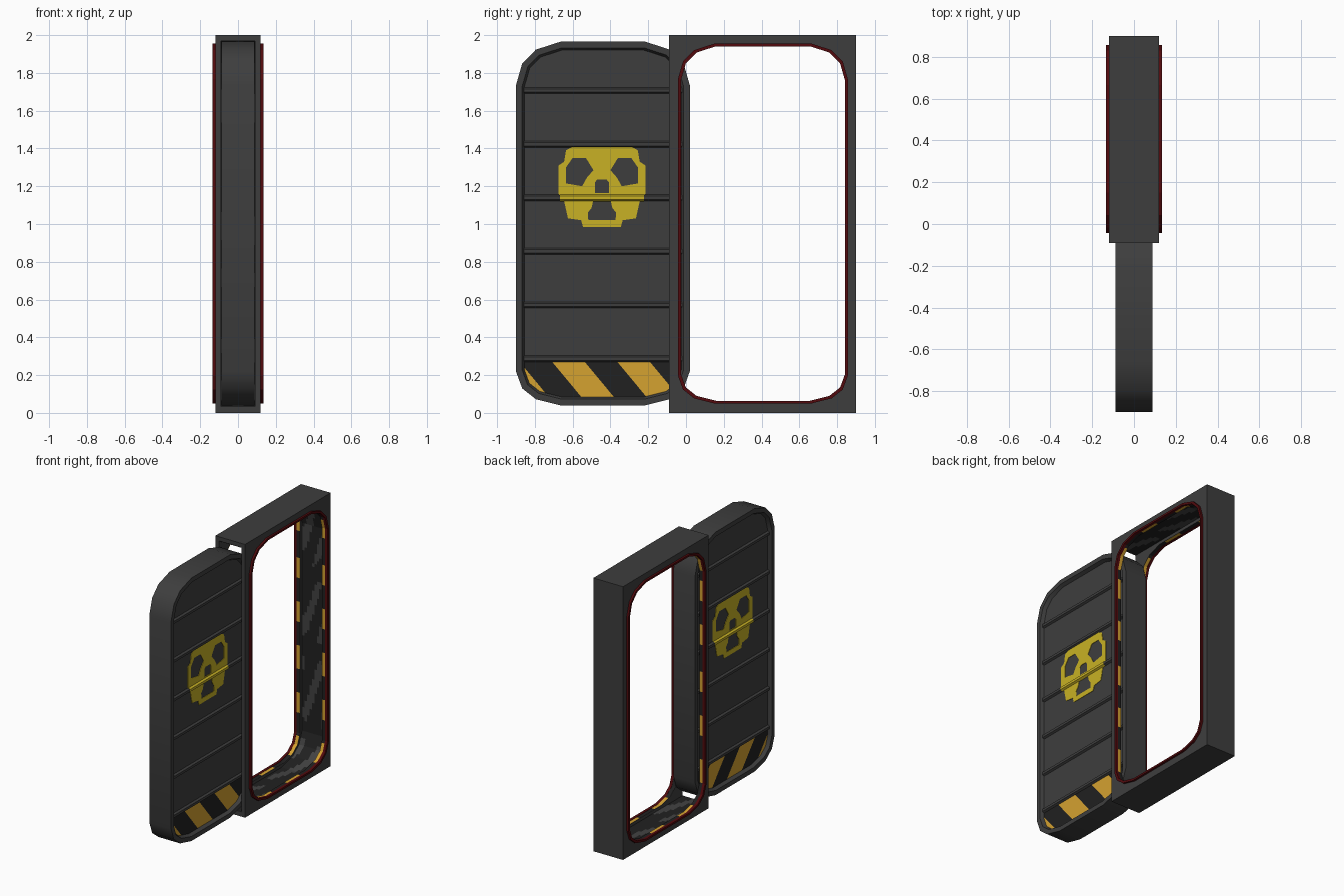
import bpy, bmesh, math
from mathutils import Vector

if "Cube" in bpy.data.objects:
    bpy.data.objects.remove(bpy.data.objects["Cube"])


def material(name, rgb):
    m = bpy.data.materials.new(name)
    m.diffuse_color = (*rgb, 1)
    m.use_nodes = True
    m.node_tree.nodes["Principled BSDF"].inputs["Base Color"].default_value = m.diffuse_color
    return m


GREY = material("dark_grey_metal", (0.048, 0.048, 0.048))
BLACK = material("black_paint", (0.015, 0.015, 0.015))
CAMO = material("worn_grey", (0.055, 0.055, 0.055))
ORANGE = material("hazard_orange", (0.66, 0.36, 0.03))
YELLOW = material("emblem_yellow", (0.58, 0.44, 0.018))
RED = material("dark_red_trim", (0.085, 0.003, 0.004))


def finish(name, bm, mats, recalc=True, smooth=None):
    if recalc:
        bmesh.ops.recalc_face_normals(bm, faces=bm.faces[:])
    me = bpy.data.meshes.new(name)
    bm.to_mesh(me)
    bm.free()
    for m in mats:
        me.materials.append(m)
    if smooth:
        me.shade_smooth()
        me.set_sharp_from_angle(angle=math.radians(smooth))
    ob = bpy.data.objects.new(name, me)
    bpy.context.collection.objects.link(ob)
    return ob


CORNER = [(0, 0.23), (0.033, 0.115), (0.105, 0.042), (0.235, 0)]


def outline(y0, y1, z0, z1, s=1.0):
    """Rectangle with three-sided chamfered corners, clockwise from upper left."""
    top, low = s, s * 0.78
    pts = [(y0 + a * s, z1 - b * top) for a, b in CORNER]
    pts += [(y1 - a * s, z1 - b * top) for a, b in reversed(CORNER)]
    pts += [(y1 - a * s, z0 + b * low) for a, b in CORNER]
    pts += [(y0 + a * s, z0 + b * low) for a, b in reversed(CORNER)]
    return pts


def prism(name, loops, x0, x1, mat, sides=(1, -1)):
    """Extrude a y-z shape (first loop outer, others holes) along x."""
    bm = bmesh.new()
    for s in sides:
        edges = []
        for loop in loops:
            vs = [bm.verts.new((s * x0, y, z)) for y, z in loop]
            edges += [bm.edges.new((vs[i - 1], vs[i])) for i in range(len(vs))]
        res = bmesh.ops.triangle_fill(bm, edges=edges, use_beauty=True, normal=(1, 0, 0))
        faces = [g for g in res["geom"] if isinstance(g, bmesh.types.BMFace)]
        ext = bmesh.ops.extrude_face_region(bm, geom=faces, use_keep_orig=True)
        moved = [g for g in ext["geom"] if isinstance(g, bmesh.types.BMVert)]
        bmesh.ops.translate(bm, verts=moved, vec=(s * (x1 - x0), 0, 0))
    return finish(name, bm, [mat])


def strip(name, path, closed, x0, x1, cells, mats, rule):
    """Thin painted lining swept along a y-z path, coloured by rule(s, x)."""
    pts, s = [], 0.0
    ends = path[1:] + ([path[0]] if closed else [])
    for a, b in zip(path, ends):
        a, b = Vector(a), Vector(b)
        n = max(1, math.ceil((b - a).length / 0.025))
        for i in range(n):
            pts.append((a.lerp(b, i / n), s + (b - a).length * i / n))
        s += (b - a).length
    pts.append((Vector(ends[-1]), s))
    bm = bmesh.new()
    rows = []
    for p, _ in pts:
        rows.append([bm.verts.new((x0 + (x1 - x0) * j / cells, p.x, p.y)) for j in range(cells + 1)])
    centre = Vector((0, 0.41, 1.0))
    for i in range(len(rows) - 1):
        for j in range(cells):
            f = bm.faces.new((rows[i][j], rows[i][j + 1], rows[i + 1][j + 1], rows[i + 1][j]))
            f.normal_update()
            c = f.calc_center_median()
            if f.normal.dot(centre - c) < 0:
                f.normal_flip()
            f.material_index = rule(pts[i][1], c.x)
    return finish(name, bm, mats, recalc=False)


# Frame: two side plates around a core that holds the sliding channel
W, CH = 0.12, 0.09
rect = [(-0.09, 0), (0.9, 0), (0.9, 2), (-0.09, 2)]
opening = outline(-0.03, 0.845, 0.06, 1.945, 0.8)
prism("frame_side_plates", [rect, opening], CH, W, GREY)


def channel(inset):
    o = outline(-0.5, 0.87 - inset, 0.035 + inset, 1.97 - inset)
    return [(-0.09, 1.97 - inset)] + o[4:12] + [(-0.09, 0.035 + inset)]


core = channel(0) + rect
prism("frame_core", [core], -CH, CH, GREY, sides=(1,))

# Red seal around the opening on both sides
prism("opening_trim", [outline(-0.043, 0.857, 0.05, 1.955, 0.82),
                       outline(-0.027, 0.842, 0.064, 1.941, 0.79)], W - 0.005, 0.135, RED)

# Worn paint in the channel, hazard dashes on the lips
strip("channel_lining", channel(0.002), False, -CH, CH, 9, [BLACK, CAMO],
      lambda s, x: int(math.sin(20 * s + 3 * math.sin(18 * x)) + math.sin(40 * x + 9 * s) > 0.55))
lip = outline(-0.028, 0.843, 0.062, 1.943, 0.8)
for side, label in ((1, "right"), (-1, "left")):
    strip("hazard_lip_" + label, lip, True, side * CH, side * W, 1, [BLACK, ORANGE],
          lambda s, x: int(s % 0.33 < 0.15))

# Door slab with raised rim, recessed panels and hazard stripes at the foot
D, RECESS = 0.088, 0.025
bm = bmesh.new()
prof = outline(-0.9, 0.02, 0.04, 1.965)
left = [bm.verts.new((-D, y, z)) for y, z in prof]
right = [bm.verts.new((D, y, z)) for y, z in prof]
caps = [bm.faces.new(left), bm.faces.new(right)]
for i in range(len(prof)):
    bm.faces.new((left[i - 1], left[i], right[i], right[i - 1]))
bmesh.ops.recalc_face_normals(bm, faces=bm.faces[:])
bmesh.ops.inset_region(bm, faces=caps, thickness=0.033, use_even_offset=True)
bmesh.ops.inset_region(bm, faces=caps, thickness=0.012, depth=-RECESS, use_even_offset=True)
P = max(abs(v.co.x) for f in caps for v in f.verts)
TOP, PERIOD = 0.272, 0.345


def cut(co, no, limit):
    fs = [f for f in bm.faces if all(abs(abs(v.co.x) - P) < 1e-3 for v in f.verts)
          and f.calc_center_median().z < limit]
    geom = set(fs) | {e for f in fs for e in f.edges} | {v for f in fs for v in f.verts}
    bmesh.ops.bisect_plane(bm, geom=list(geom), plane_co=co, plane_no=no)


cut((0, 0, TOP), (0, 0, 1), 9)
for k in range(-1, 5):
    cut((0, -0.71 + k * PERIOD / 2, TOP), (0, 1, 0.83), TOP)
for f in bm.faces:
    c = f.calc_center_median()
    if c.z < TOP and all(abs(abs(v.co.x) - P) < 1e-3 for v in f.verts):
        u = c.y + 0.83 * (c.z - TOP) + 0.71
        f.material_index = 2 if u % PERIOD < PERIOD / 2 else 1
finish("sliding_door", bm, [GREY, BLACK, ORANGE], smooth=35)


# Horizontal ribs across the door
def ribs(name, heights, y0, y1, grow, mat):
    bm = bmesh.new()
    for z in heights:
        for s in (1, -1):
            sec = [(P - 0.002, -0.018 - grow), (P + 0.014 + grow, -0.009),
                   (P + 0.014 + grow, 0.009), (P - 0.002, 0.018 + grow)]
            a = [bm.verts.new((s * x, y0, z + h)) for x, h in sec]
            b = [bm.verts.new((s * x, y1, z + h)) for x, h in sec]
            bm.faces.new(a)
            bm.faces.new(b)
            for i in range(4):
                bm.faces.new((a[i - 1], a[i], b[i], b[i - 1]))
    finish(name, bm, [mat])


ribs("door_ribs", [0.287 + 0.284 * i for i in range(6)], -0.858, -0.022, 0, GREY)

# Painted hazard face on both sides of the door
EY = -0.445


def mirrored(half):
    return [(EY + d, z) for d, z in half] + [(EY - d, z) for d, z in reversed(half)]


face = mirrored([(0.13, 1.425), (0.19, 1.39), (0.20, 1.33), (0.23, 1.31), (0.23, 1.16),
                 (0.20, 1.12), (0.18, 1.03), (0.11, 1.02), (0.10, 0.985)])
eye = [(0.085, 1.35), (0.155, 1.35), (0.19, 1.30), (0.19, 1.215), (0.105, 1.20),
       (0.08, 1.245), (0.045, 1.285)]
eyes = [[(EY + s * d, z) for d, z in eye] for s in (1, -1)]
nose = mirrored([(0.025, 1.235), (0.038, 1.22), (0.038, 1.165)])
mouth = mirrored([(0.045, 1.13), (0.055, 1.085), (0.075, 1.06), (0.072, 1.02)])
prism("hazard_face_emblem", [face, *eyes, nose, mouth], P - 0.001, P + 0.003, YELLOW)
ribs("emblem_paint_on_rib", [0.287 + 0.284 * 3], EY - 0.222, EY + 0.222, 0.002, YELLOW)
